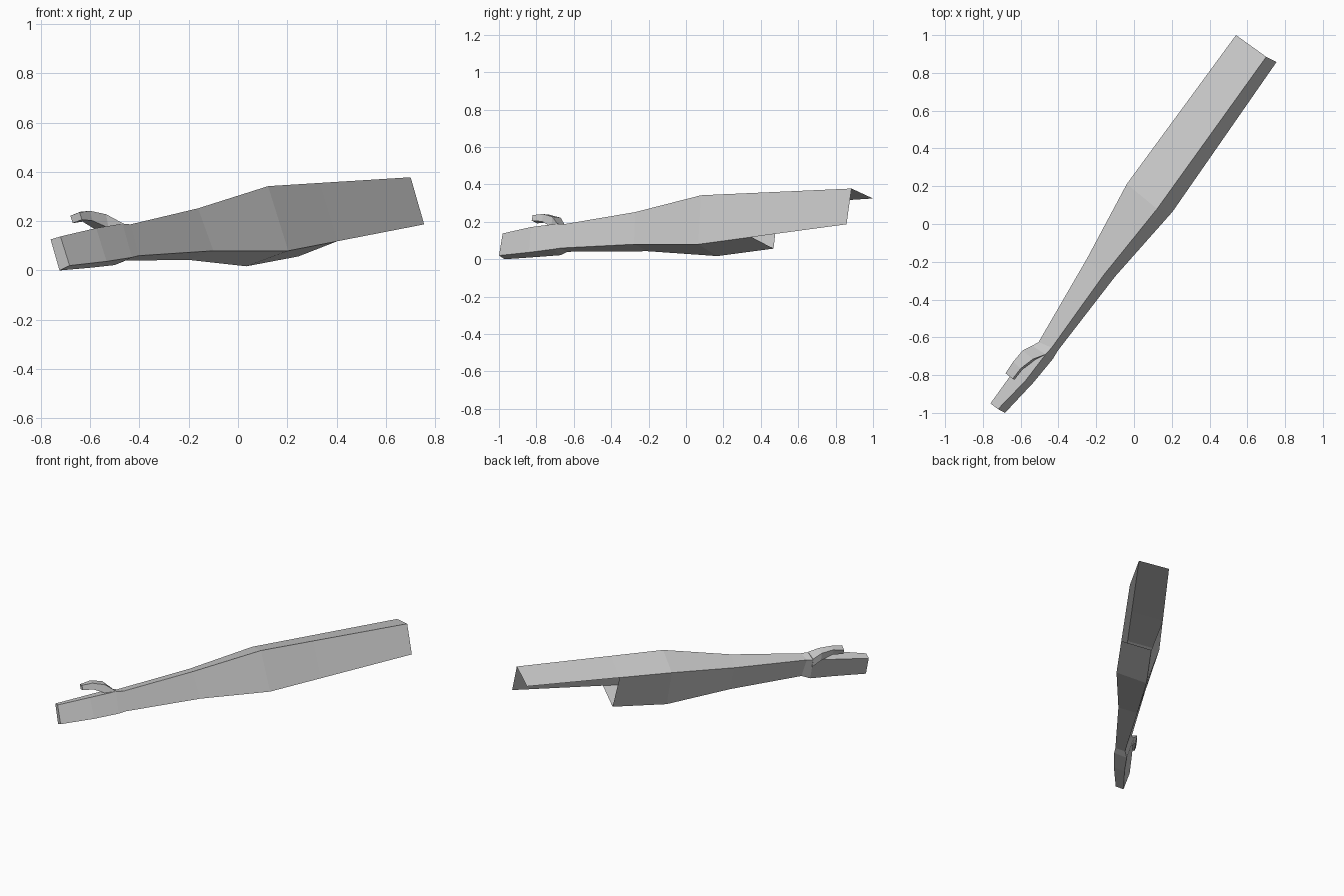
import bpy
from mathutils import Vector

if "Cube" in bpy.data.objects:
    bpy.data.objects.remove(bpy.data.objects["Cube"])

grey = bpy.data.materials.new("light_grey")
grey.diffuse_color = (0.6, 0.6, 0.6, 1)
grey.use_nodes = True
grey.node_tree.nodes["Principled BSDF"].inputs["Base Color"].default_value = grey.diffuse_color


def loft(name, rings, cap_start=False, cap_end=False, tail=None):
    """Skin four-cornered rings: inner top, outer top, outer bottom, inner bottom."""
    verts = [p for r in rings for p in r]
    faces = []
    for i in range(len(rings) - 1):
        a, b = 4 * i, 4 * i + 4
        for k in range(4):
            n = (k + 1) % 4
            faces.append((a + k, a + n, b + n, b + k))
    last = 4 * (len(rings) - 1)
    if cap_start:
        faces.append((3, 2, 1, 0))
    if cap_end:
        faces.append((last, last + 1, last + 2, last + 3))
    if tail:  # only the top and outer wall run on past the last ring
        t = len(verts)
        verts += tail
        faces += [(last, last + 1, t + 1, t), (last + 1, last + 2, t + 2, t + 1)]
    mesh = bpy.data.meshes.new(name)
    mesh.from_pydata([tuple(v) for v in verts], [], faces)
    mesh.materials.append(grey)
    obj = bpy.data.objects.new(name, mesh)
    bpy.context.collection.objects.link(obj)
    return obj


# Arm sections from fingertips to upper arm
tip = [(-.76, -.95, .126), (-.72, -.98, .138), (-.683, -1.0, .02), (-.724, -.97, .0)]
knuckles = [(-.645, -.79, .15), (-.575, -.83, .172), (-.533, -.84, .037), (-.59, -.80, .012)]
palm = [(-.54, -.645, .172), (-.468, -.69, .19), (-.43, -.715, .053), (-.50, -.67, .022)]
wrist = [(-.505, -.625, .17), (-.436, -.655, .187), (-.403, -.67, .06), (-.456, -.635, .04)]
forearm = [(-.25, -.185, .215), (-.162, -.272, .252), (-.10, -.278, .08), (-.2, -.205, .043)]
elbow = [(-.038, .212, .275), (.122, .08, .342), (.204, .065, .08), (.034, .168, .017)]

# Shoulder end: floor and inner wall stop short, the rest continues
shoulder = [Vector(p) for p in ((.54, 1.0, .325), (.70, .885, .378), (.755, .858, .187))]
sleeve_end = [Vector(a).lerp(b, .36) for a, b in zip(elbow, shoulder)]
sleeve_end.append(Vector((.245, .468, .057)))
loft("arm", [tip, knuckles, palm, wrist, forearm, elbow, sleeve_end],
     cap_start=True, tail=shoulder)

# Bent thumb: left and right top edges plus thickness
thumb = []
for left, right, depth in (
        ((-.68, -.79, .222), (-.643, -.82, .236), .03),
        ((-.64, -.73, .238), (-.60, -.765, .242), .04),
        ((-.59, -.67, .222), (-.535, -.715, .228), .055),
        ((-.54, -.645, .178), (-.468, -.69, .192), .06)):
    l, r = Vector(left), Vector(right)
    down = Vector((.01, -.005, -depth))
    thumb.append([l, r, r + down, l + down])
loft("thumb", thumb, cap_start=True, cap_end=True)
